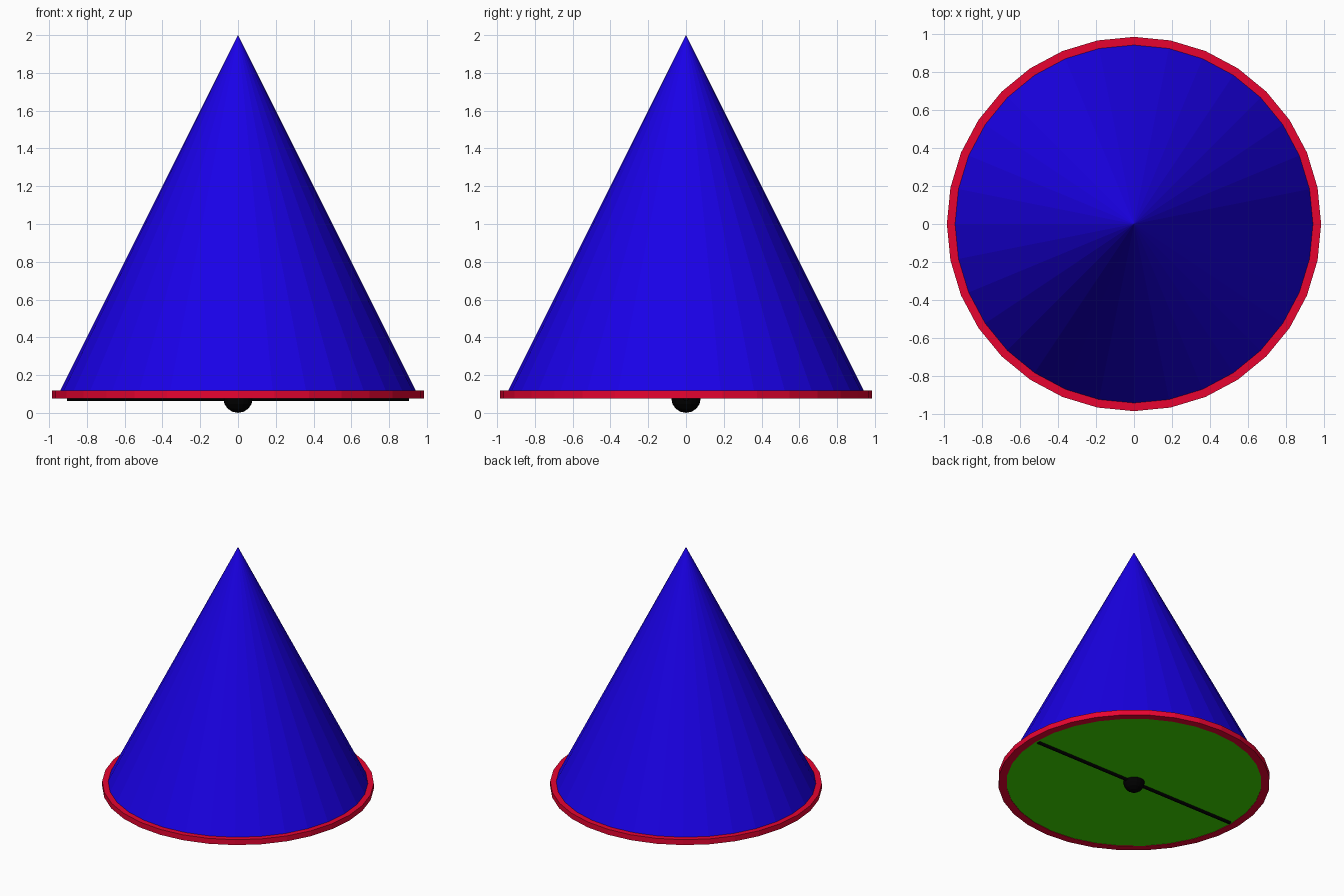
import bpy
import bmesh
import math

if "Cube" in bpy.data.objects:
    bpy.data.objects.remove(bpy.data.objects["Cube"])

SIDES = 32
BASE_Z = 0.078
CONE_R = 0.961


def material(name, rgb):
    mat = bpy.data.materials.new(name)
    mat.use_nodes = True
    mat.diffuse_color = (*rgb, 1)
    mat.node_tree.nodes["Principled BSDF"].inputs["Base Color"].default_value = (*rgb, 1)
    return mat


blue = material("blue", (0.01, 0, 0.8))
red = material("red", (0.8, 0.001, 0.03))
green = material("green", (0.05, 0.7, 0))
black = material("black", (0, 0, 0))


def finish(name, *mats):
    obj = bpy.context.object
    obj.name = name
    for mat in mats:
        obj.data.materials.append(mat)
    return obj


# Cone with a green underside
height = 2 - BASE_Z
bpy.ops.mesh.primitive_cone_add(vertices=SIDES, radius1=CONE_R, radius2=0, depth=height,
                                location=(0, 0, BASE_Z + height / 2))
cone = finish("cone", blue, green)
for face in cone.data.polygons:
    face.material_index = 1 if face.normal.z < -0.9 else 0

# Square-edged rim ring, turned from a rectangular section
bm = bmesh.new()
section = [(0.925, 0.075), (0.984, 0.075), (0.984, 0.118), (0.925, 0.118)]
verts = [bm.verts.new((r, 0, z)) for r, z in section]
edges = [bm.edges.new((verts[i - 1], verts[i])) for i in range(len(verts))]
bmesh.ops.spin(bm, geom=verts + edges, cent=(0, 0, 0), axis=(0, 0, 1),
               angle=math.tau, steps=SIDES, use_merge=True)
bmesh.ops.remove_doubles(bm, verts=bm.verts, dist=0.0001)
bmesh.ops.recalc_face_normals(bm, faces=bm.faces)
mesh = bpy.data.meshes.new("rim")
bm.to_mesh(mesh)
bm.free()
mesh.materials.append(red)
bpy.context.collection.objects.link(bpy.data.objects.new("rim", mesh))

# Thin bar half sunk into the underside
bpy.ops.mesh.primitive_cylinder_add(vertices=12, radius=0.015, depth=1.81,
                                    location=(0, 0, BASE_Z), rotation=(0, math.pi / 2, 0))
finish("bar", black)

# Hub ball half sunk into the middle of the underside
bpy.ops.mesh.primitive_uv_sphere_add(segments=16, ring_count=8, radius=BASE_Z,
                                     location=(0, 0, BASE_Z))
finish("hub", black)
